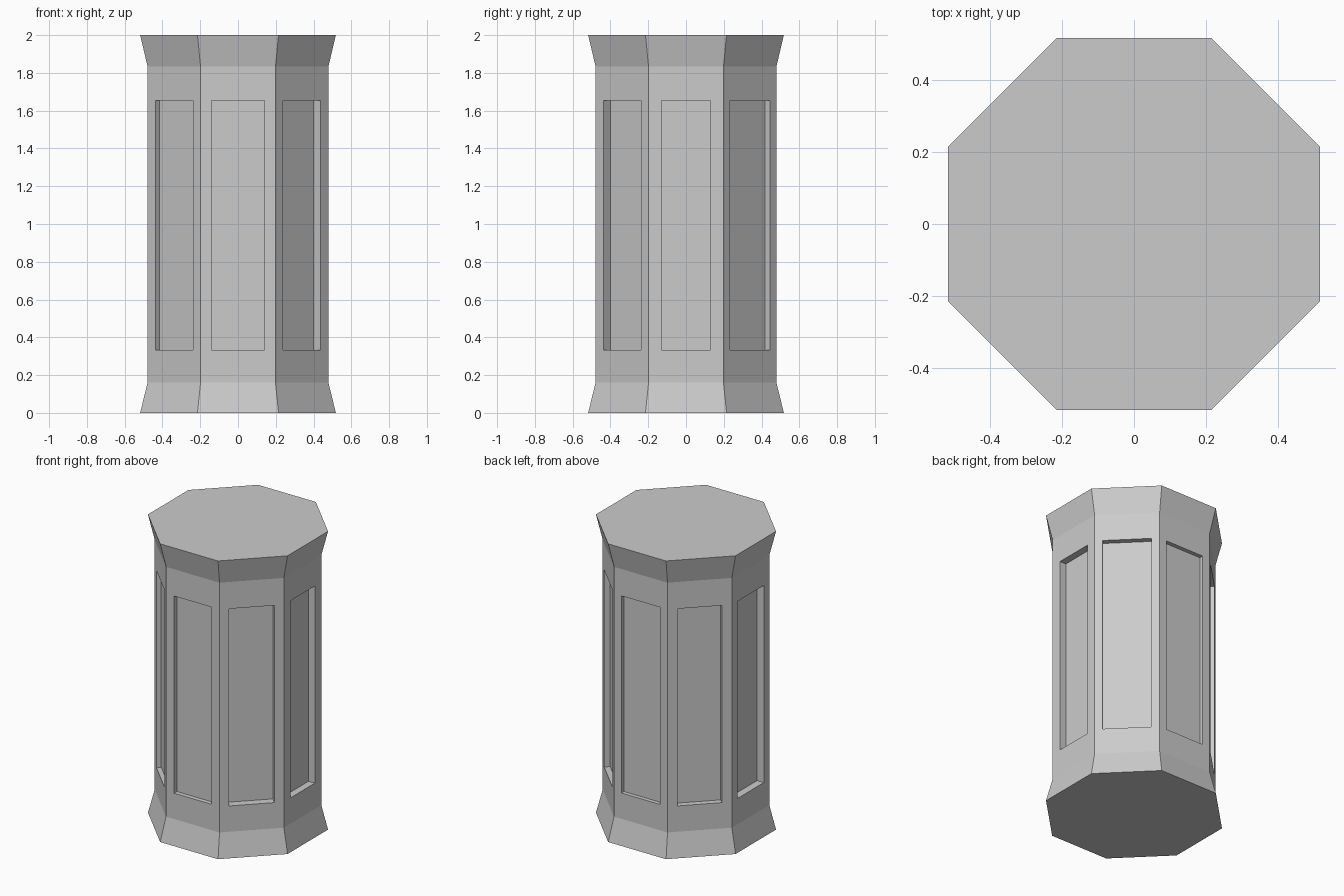
import bpy, bmesh, math
from mathutils import Vector

if "Cube" in bpy.data.objects:
    bpy.data.objects.remove(bpy.data.objects["Cube"])

# Octagonal pillar profile: (distance from axis to flat, height)
PROFILE = [(0.518, 0.0), (0.479, 0.16), (0.479, 1.835), (0.518, 2.0)]
PANEL_Z = (0.333, 1.655)
# Recessed panel per side, counter-clockwise from the front: (width, depth)
PANELS = [(0.279, 0.03), (0.281, 0.054), (0.26, 0.047), (0.298, 0.037),
          (0.287, 0.027), (0.274, 0.04), (0.28, 0.05), (0.281, 0.03)]
N = len(PANELS)

bm = bmesh.new()


def loop_band(outer, inner):
    """Join two matching four-point loops with quads."""
    for k in range(4):
        j = (k + 1) % 4
        bm.faces.new((outer[k], outer[j], inner[j], inner[k]))


# Flared rings
rings = []
for apothem, z in PROFILE:
    r = apothem / math.cos(math.pi / N)
    angles = [-math.pi / 2 + (i - 0.5) * 2 * math.pi / N for i in range(N)]
    rings.append([bm.verts.new((r * math.cos(a), r * math.sin(a), z)) for a in angles])

for i, (width, depth) in enumerate(PANELS):
    j = (i + 1) % N
    # Foot and top flares
    for lo, hi in ((0, 1), (2, 3)):
        bm.faces.new((rings[lo][i], rings[lo][j], rings[hi][j], rings[hi][i]))
    # Shaft side with recessed panel
    a = -math.pi / 2 + i * 2 * math.pi / N
    normal = Vector((math.cos(a), math.sin(a), 0))
    tangent = Vector((-math.sin(a), math.cos(a), 0))

    def panel_loop(dist):
        return [bm.verts.new(normal * dist + tangent * s * width / 2 + Vector((0, 0, z)))
                for s, z in ((-1, PANEL_Z[0]), (1, PANEL_Z[0]),
                             (1, PANEL_Z[1]), (-1, PANEL_Z[1]))]

    side = [rings[1][i], rings[1][j], rings[2][j], rings[2][i]]
    opening = panel_loop(PROFILE[1][0])
    floor = panel_loop(PROFILE[1][0] - depth)
    loop_band(side, opening)
    loop_band(opening, floor)
    bm.faces.new(floor)

# End caps
bm.faces.new(rings[-1])
bm.faces.new(rings[0][::-1])
bmesh.ops.recalc_face_normals(bm, faces=bm.faces)

mesh = bpy.data.meshes.new("octagonal_pillar")
bm.to_mesh(mesh)
bm.free()
bpy.context.collection.objects.link(bpy.data.objects.new("octagonal_pillar", mesh))
